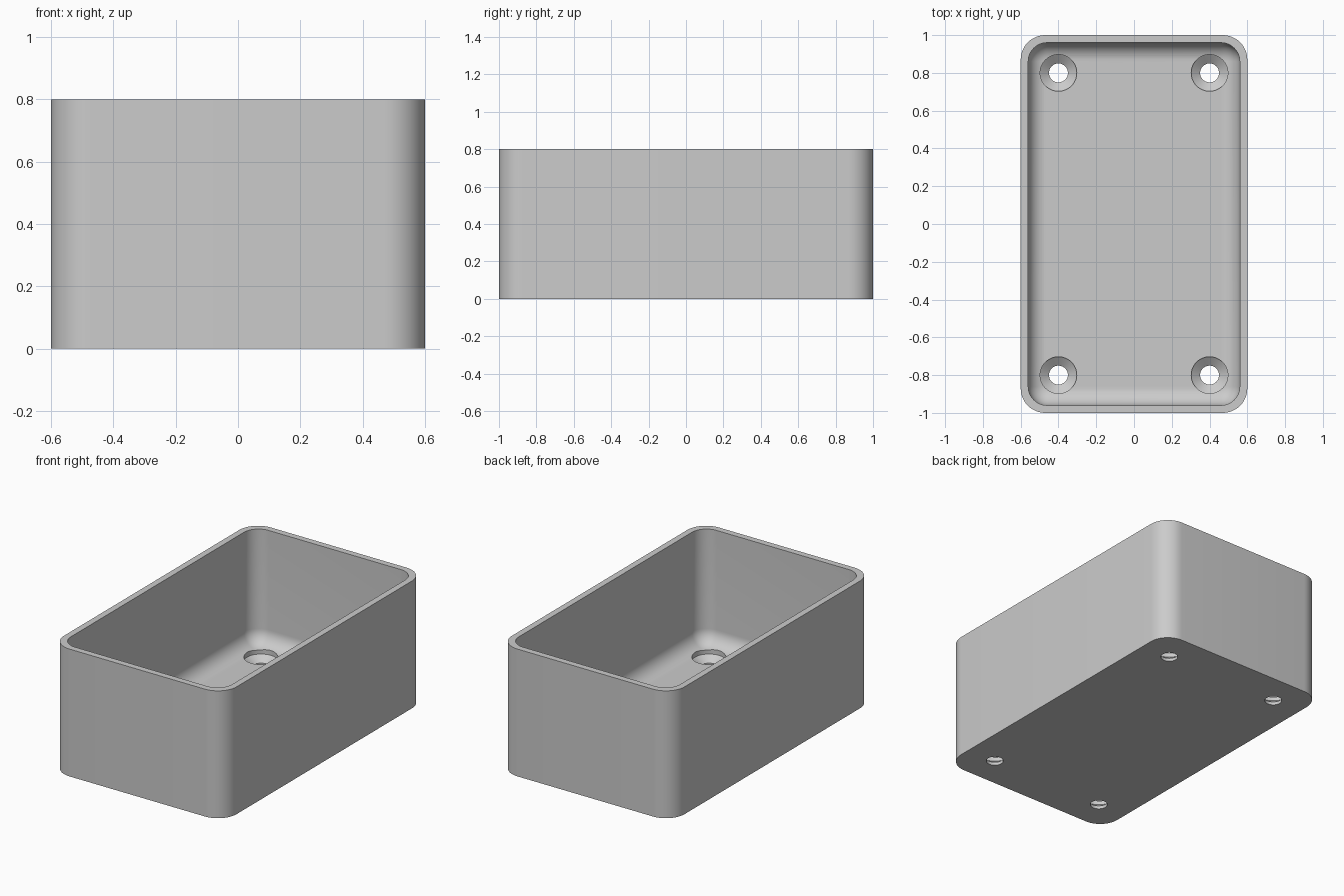
import bpy, bmesh, math

cube = bpy.data.objects.get("Cube")
if cube:
    bpy.data.objects.remove(cube, do_unlink=True)

HALF_X, HALF_Y, HEIGHT = 0.6, 1.0, 0.8
WALL, FLOOR = 0.04, 0.08
OUTER_R, INNER_R, FILLET = 0.13, 0.1, 0.095
STEPS = 12

gray = bpy.data.materials.new("plain gray")
gray.use_nodes = True
gray.diffuse_color = (0.6, 0.6, 0.6, 1)
gray.node_tree.nodes["Principled BSDF"].inputs["Base Color"].default_value = gray.diffuse_color


def rounded_ring(bm, inset, radius, z):
    """Rounded rectangle loop, inset from the outer size."""
    verts = []
    for i, (sx, sy) in enumerate([(1, 1), (-1, 1), (-1, -1), (1, -1)]):
        cx = sx * (HALF_X - inset - radius)
        cy = sy * (HALF_Y - inset - radius)
        for k in range(STEPS + 1):
            a = math.pi / 2 * (i + k / STEPS)
            verts.append(bm.verts.new((cx + radius * math.cos(a), cy + radius * math.sin(a), z)))
    return verts


def circle_ring(bm, x, y, radius, z, sides=48):
    return [bm.verts.new((x + radius * math.cos(2 * math.pi * k / sides),
                          y + radius * math.sin(2 * math.pi * k / sides), z)) for k in range(sides)]


def loft(bm, rings):
    """Bridge successive rings and cap both ends."""
    for a, b in zip(rings, rings[1:]):
        for k in range(len(a)):
            n = (k + 1) % len(a)
            bm.faces.new((a[k], a[n], b[n], b[k]))
    bm.faces.new(rings[0][::-1])
    bm.faces.new(rings[-1])


def make_object(name, bm):
    bmesh.ops.recalc_face_normals(bm, faces=bm.faces)
    mesh = bpy.data.meshes.new(name)
    bm.to_mesh(mesh)
    bm.free()
    mesh.materials.append(gray)
    obj = bpy.data.objects.new(name, mesh)
    bpy.context.collection.objects.link(obj)
    return obj


# Open box: outer wall, flat rim, inner wall, rounded foot of the wall, floor
bm = bmesh.new()
rings = [rounded_ring(bm, 0, OUTER_R, 0),
         rounded_ring(bm, 0, OUTER_R, HEIGHT),
         rounded_ring(bm, WALL, INNER_R, HEIGHT)]
for k in range(STEPS + 1):
    a = math.pi / 2 * k / STEPS
    shrink = FILLET * (1 - math.cos(a))
    rings.append(rounded_ring(bm, WALL + shrink, INNER_R - shrink,
                              FLOOR + FILLET * (1 - math.sin(a))))
loft(bm, rings)
box = make_object("box", bm)

# Countersunk screw holes in the four corners of the floor
bm = bmesh.new()
HOLE_PROFILE = [(0.05, -0.05), (0.05, 0.02), (0.097, 0.055), (0.097, 0.2)]
for x in (-0.4, 0.4):
    for y in (-0.8, 0.8):
        loft(bm, [circle_ring(bm, x, y, r, z) for r, z in HOLE_PROFILE])
cutter = make_object("hole_cutter", bm)
cutter.hide_render = True

bpy.ops.object.select_all(action='DESELECT')
box.select_set(True)
bpy.context.view_layer.objects.active = box
cut = box.modifiers.new("holes", 'BOOLEAN')
cut.operation = 'DIFFERENCE'
cut.solver = 'EXACT'
cut.object = cutter
bpy.ops.object.modifier_apply(modifier=cut.name)
bpy.data.objects.remove(cutter, do_unlink=True)
bpy.ops.object.shade_smooth_by_angle(angle=math.radians(30))
